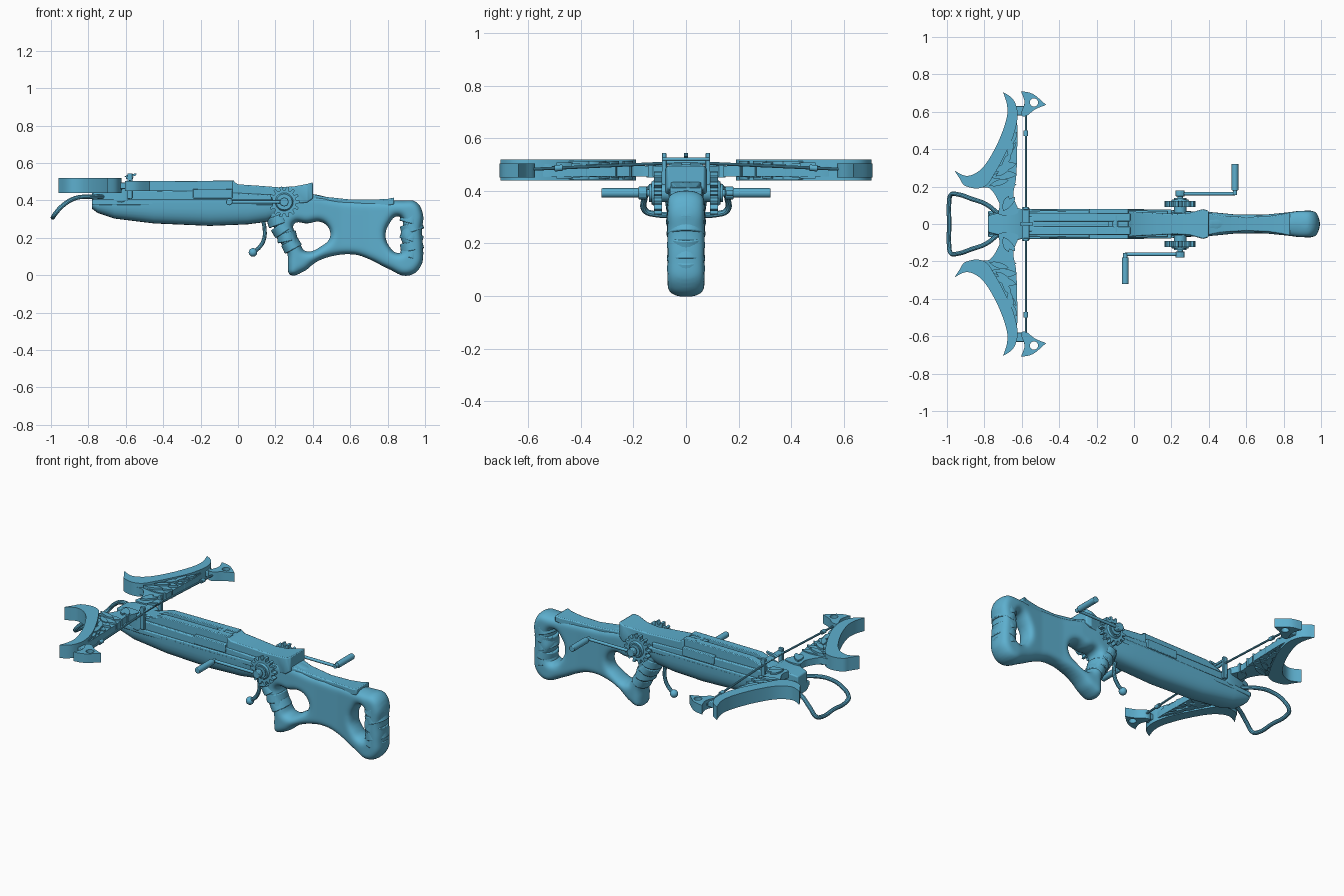
import bpy, bmesh, math
from mathutils import Vector, Matrix

if "Cube" in bpy.data.objects:
    bpy.data.objects.remove(bpy.data.objects["Cube"])

paint = bpy.data.materials.new("blue_paint")
paint.diffuse_color = (0.11, 0.43, 0.62, 1)
paint.use_nodes = True
paint.node_tree.nodes["Principled BSDF"].inputs["Base Color"].default_value = paint.diffuse_color


def add(name, bm, mirror=False, bevel=0):
    bmesh.ops.recalc_face_normals(bm, faces=bm.faces)
    me = bpy.data.meshes.new(name)
    bm.to_mesh(me)
    bm.free()
    return link(name, me, mirror, bevel)


def link(name, me, mirror=False, bevel=0):
    ob = bpy.data.objects.new(name, me)
    bpy.context.collection.objects.link(ob)
    me.materials.clear()
    me.materials.append(paint)
    if bevel:
        m = ob.modifiers.new("bevel", 'BEVEL')
        m.width, m.segments, m.limit_method = bevel, 2, 'ANGLE'
    if mirror:
        m = ob.modifiers.new("mirror", 'MIRROR')
        m.use_axis = (False, True, False)
    return ob


def spline(pts, n=5):
    # closed Catmull-Rom outline; a doubled point makes a sharp corner
    out = []
    for i in range(len(pts)):
        a, b, c, d = (Vector(pts[(i + k) % len(pts)]) for k in (-1, 0, 1, 2))
        if (b - c).length < 1e-6:
            continue
        for s in range(n):
            t = s / n
            out.append(0.5 * (2 * b + (c - a) * t + (2 * a - 5 * b + 4 * c - d) * t * t
                              + (3 * b - a - 3 * c + d) * t ** 3))
    return out


def prism(name, pts, lo, hi, plane='XY', mirror=False, bevel=0):
    bm = bmesh.new()
    f = (lambda p, h: (p[0], p[1], h)) if plane == 'XY' else (lambda p, h: (p[0], h, p[1]))
    a = [bm.verts.new(f(p, lo)) for p in pts]
    b = [bm.verts.new(f(p, hi)) for p in pts]
    caps = [bm.faces.new(a), bm.faces.new(b[::-1])]
    for i in range(len(a)):
        j = (i + 1) % len(a)
        bm.faces.new((a[i], a[j], b[j], b[i]))
    bm.normal_update()
    if len(pts) > 4:
        bmesh.ops.triangulate(bm, faces=caps)
    return add(name, bm, mirror, bevel)


def box(name, x0, x1, y0, y1, z0, z1, mirror=False, bevel=0.004):
    return prism(name, [(x0, y0), (x1, y0), (x1, y1), (x0, y1)], z0, z1, 'XY', mirror, bevel)


def loft(name, sections, bevel=0):
    bm = bmesh.new()
    rows = [[bm.verts.new(p) for p in s] for s in sections]
    n = len(rows[0])
    for r, q in zip(rows, rows[1:]):
        for i in range(n):
            bm.faces.new((r[i], r[(i + 1) % n], q[(i + 1) % n], q[i]))
    bm.faces.new(rows[0])
    bm.faces.new(rows[-1])
    return add(name, bm, False, bevel)


def deck(name, rows, bevel=0.006):
    # rows of x, bottom z, top z, half width
    return loft(name, [[(x, -w, a), (x, w, a), (x, w, b), (x, -w, b)] for x, a, b, w in rows], bevel)


def cyl(name, p, q, r, r2=None, mirror=False, seg=20, bevel=0):
    p, q = Vector(p), Vector(q)
    bm = bmesh.new()
    rot = (q - p).to_track_quat('Z', 'Y').to_matrix().to_4x4()
    bmesh.ops.create_cone(bm, cap_ends=True, segments=seg, radius1=r, radius2=r if r2 is None else r2,
                          depth=(q - p).length, matrix=Matrix.Translation((p + q) / 2) @ rot)
    return add(name, bm, mirror, bevel)


def curve_mesh(cu, paths, cyclic):
    for pts in paths:
        s = cu.splines.new('BEZIER')
        s.bezier_points.add(len(pts) - 1)
        s.use_cyclic_u = cyclic
        for b, p in zip(s.bezier_points, pts):
            b.co = p if len(p) == 3 else (*p, 0)
            b.handle_left_type = b.handle_right_type = 'AUTO'
    ob = bpy.data.objects.new("tmp", cu)
    bpy.context.collection.objects.link(ob)
    bpy.context.view_layer.update()
    me = bpy.data.meshes.new_from_object(ob.evaluated_get(bpy.context.evaluated_depsgraph_get()))
    bpy.data.objects.remove(ob)
    return me


def tube(name, pts, r):
    cu = bpy.data.curves.new(name, 'CURVE')
    cu.dimensions, cu.bevel_depth, cu.bevel_resolution = '3D', r, 3
    cu.resolution_u, cu.use_fill_caps = 8, True
    link(name, curve_mesh(cu, [pts], False))


def lerp(table, x):
    for (a, u), (b, v) in zip(table, table[1:]):
        if x <= b:
            return u + (v - u) * max(0, (x - a) / (b - a))
    return table[-1][1]


# Skeleton stock: rounded outline with two openings, width varied along x, then softened
cu = bpy.data.curves.new("stock", 'CURVE')
cu.dimensions, cu.fill_mode, cu.resolution_u = '2D', 'BOTH', 8
cu.bevel_depth, cu.offset, cu.extrude, cu.bevel_resolution = 0.035, -0.035, 0.003, 4
me = curve_mesh(cu, [
    [(.13, .36), (.15, .31), (.195, .25), (.222, .18), (.262, .12), (.265, .05), (.275, .002), (.35, .018),
     (.42, .07), (.50, .10), (.62, .11), (.70, .085), (.80, .035), (.91, -.004), (.98, .05), (.99, .14),
     (.985, .24), (.99, .33), (.95, .395), (.88, .40), (.80, .40), (.65, .40), (.52, .41), (.40, .435), (.25, .435)],
    [(.30, .275), (.37, .275), (.44, .285), (.485, .25), (.49, .20), (.45, .16), (.36, .13), (.335, .165), (.31, .22)],
    [(.79, .21), (.81, .275), (.855, .315), (.88, .29), (.867, .21), (.88, .13), (.85, .12), (.81, .155)]], True)
widths = [(.13, .062), (.3, .068), (.42, .063), (.55, .05), (.7, .05), (.8, .06), (.88, .07), (1, .07)]
stock = link("stock", me)
rm = stock.modifiers.new("even_mesh", 'REMESH')
rm.mode, rm.voxel_size = 'VOXEL', 0.008
bpy.context.view_layer.update()
me = bpy.data.meshes.new_from_object(stock.evaluated_get(bpy.context.evaluated_depsgraph_get()))
stock.modifiers.clear()
stock.data = me
for v in me.vertices:
    x, z, y = v.co
    v.co = (x, -y * lerp(widths, x) / 0.038, z)
sm = stock.modifiers.new("soften", 'SMOOTH')
sm.factor, sm.iterations = 0.5, 14


# Leather wraps on pistol grip and butt
def wrap(name, x, z, lean, rx, ry, h, flare):
    bm = bmesh.new()
    m = Matrix.Translation((x, 0, z)) @ Matrix.Rotation(lean, 4, 'Y') @ Matrix.Diagonal((rx, ry, h, 1))
    bmesh.ops.create_cone(bm, cap_ends=True, segments=28, radius1=flare, radius2=1, depth=1, matrix=m)
    add(name, bm, False, 0.005)


for i, (x, z, d) in enumerate([(.215, .295, -.35), (.235, .25, -.6), (.262, .205, -.2), (.285, .16, -.5)]):
    wrap(f"grip_wrap_{i}", x, z, d, .058 - .003 * i, .073 - .002 * i, .05, 1.05)
for i, (z, d) in enumerate([(.30, .25), (.255, -.3), (.205, .3), (.155, -.2), (.115, .25)]):
    wrap(f"butt_wrap_{i}", .929, z, d, .06, .07, .048, 1.04)

# Boat-shaped fore-end
hull = []
for x, zb, w in [(-.78, .355, .06), (-.75, .333, .068), (-.66, .303, .076), (-.45, .277, .08), (-.15, .264, .08),
                 (.05, .272, .079), (.15, .285, .075), (.25, .32, .07), (.33, .36, .065)]:
    hull.append([(x, w * math.copysign(abs(math.cos(t)) ** .7, math.cos(t)), .39 - (.39 - zb) * math.sin(t) ** .8)
                 for t in (math.pi * k / 16 for k in range(16))] + [(x, -w, .39)])
loft("fore_end", hull)

# Layered rails and decks above it
deck("lower_rail", [(-.78, .375, .405, .07), (-.6, .375, .405, .08), (.2, .375, .405, .078)])
deck("middle_rail", [(-.775, .40, .44, .055), (-.62, .40, .455, .07), (-.2, .40, .45, .073), (.18, .40, .43, .07)])
deck("bolt_bed", [(-.70, .43, .45, .04), (-.58, .43, .48, .04), (-.02, .43, .485, .045)])
prism("top_rail", [(-.60, .44), (-.59, .465), (-.47, .503), (-.02, .506), (-.02, .44)], .014, .058, 'XZ', True, .004)
box("side_panel", -.24, -.03, .05, .08, .41, .462, True)
box("bolt_latch", -.14, -.03, -.02, .02, .47, .50)
cyl("latch_nut", (-.1, -.045, .49), (-.1, .045, .49), .017)
deck("rear_deck", [(-.03, .40, .505, .068), (.0, .40, .486, .066), (.12, .39, .478, .06), (.22, .38, .47, .055),
                   (.30, .38, .475, .06), (.37, .39, .488, .08), (.40, .41, .497, .07)])
deck("cheek_rest", [(.39, .37, .435, .06), (.46, .37, .42, .046), (.6, .37, .405, .037), (.72, .37, .405, .042),
                    (.80, .37, .408, .055), (.835, .38, .416, .062)])
deck("nose_block", [(-.78, .39, .47, .045), (-.72, .39, .485, .06), (-.62, .39, .49, .085), (-.58, .40, .47, .075)])

# Winged bow limbs: deep front rim, thinner web, layered feathers
rim = [(-.96, .285), (-.96, .285), (-.89, .257), (-.81, .30), (-.735, .42), (-.685, .55), (-.678, .63), (-.70, .705),
       (-.70, .705), (-.645, .665), (-.622, .585), (-.645, .47), (-.70, .35), (-.745, .27), (-.785, .21),
       (-.84, .19), (-.905, .205), (-.93, .24)]
prism("limb_rim", spline(rim), .44, .52, mirror=True)
prism("limb_web", spline([(-.84, .21), (-.77, .19), (-.72, .11), (-.72, .05), (-.62, .06), (-.645, .15), (-.63, .25),
                          (-.625, .38), (-.625, .54), (-.65, .55), (-.70, .39)]), .455, .495, mirror=True)


def feather(name, base, tip, w, lo, hi):
    a, b = Vector(base), Vector(tip)
    d = b - a
    n = Vector((-d.y, d.x)).normalized() * w
    pts = [a, a, a + d * .3 + n * .8, a + d * .7 + n, b, b, a + d * .75 - n * .8, a + d * .3 - n * .8]
    prism(name, spline(pts, 4), lo, hi, mirror=True)


for i in range(7):
    t = i / 6
    feather(f"long_feather_{i}", (-.79 + .11 * t, .22 + .19 * t), (-.628 + .004 * (i % 2), .21 + .34 * t),
            .022 - .006 * t, .452 - .002 * (i % 3), .502 + .003 * (i % 3))
for i in range(4):
    feather(f"short_feather_{i}", (-.775 + .035 * i, .205 + .05 * i), (-.67 + .006 * i, .235 + .07 * i),
            .016, .444, .514)
for i, tip in enumerate([(-.635, .145), (-.67, .15)]):
    feather(f"root_spur_{i}", (-.70, .07), tip, .016, .45, .505)

# Limb tips: a blade with a round eye cut through
tip = spline([(-.605, .71), (-.605, .71), (-.54, .695), (-.47, .637), (-.47, .637), (-.53, .612), (-.575, .578),
              (-.605, .585), (-.585, .65)])
blade = prism("limb_tip", tip, .45, .505)
cutter = cyl("tip_eye_cutter", (-.535, .65, .4), (-.535, .65, .6), .022)
cutter.hide_render = True
cutter.hide_set(True)
m = blade.modifiers.new("eye", 'BOOLEAN')
m.operation, m.object, m.solver = 'DIFFERENCE', cutter, 'EXACT'
m = blade.modifiers.new("mirror", 'MIRROR')
m.use_axis = (False, True, False)
box("tip_bridge", -.635, -.585, .58, .63, .462, .495, True)

# Bowstring, its clasps and guide posts
cyl("bowstring", (-.578, .64, .48), (-.578, .08, .505), .006, mirror=True, seg=10)
cyl("string_center", (-.578, -.09, .51), (-.578, .09, .51), .009, seg=12)
cyl("string_clasp", (-.578, .50, .486), (-.578, .47, .488), .012, mirror=True, seg=12)
cyl("string_loop", (-.578, .64, .479), (-.578, .61, .481), .011, mirror=True, seg=12)
box("guide_post", -.592, -.565, .075, .092, .41, .545, True, .003)
box("guide_crossbar", -.60, -.56, -.09, .09, .515, .527)
prism("front_sight", [(-.61, .525), (-.55, .53), (-.54, .545), (-.59, .538)], -.008, .008, 'XZ')

# Foot stirrup
half = [(-.72, .05, .42), (-.79, .105, .42), (-.87, .135, .412), (-.94, .158, .37), (-.98, .155, .325), (-.988, .12, .312)]
tube("stirrup", half + [(-.988, 0, .312)] + [(x, -y, z) for x, y, z in half[::-1]], .012)

# Trigger lever with ball end
tube("trigger", [(.125, 0, .32), (.142, 0, .25), (.138, 0, .19), (.115, 0, .15), (.085, 0, .125)], .011)
bm = bmesh.new()
bmesh.ops.create_uvsphere(bm, u_segments=20, v_segments=12, radius=.023, matrix=Matrix.Translation((.08, 0, .122)))
add("trigger_ball", bm)

# Winding gears and axle
gx, gz = .247, .392
gear = [(gx + r * math.cos((k + o) * math.tau / 14), gz + r * math.sin((k + o) * math.tau / 14))
        for k in range(14) for o, r in ((-.32, .064), (-.17, .083), (.17, .083), (.32, .064))]
prism("gear", gear, .092, .122, 'XZ', True)
cyl("gear_hub", (gx, .06, gz), (gx, .14, gz), .034, mirror=True)
cyl("gear_boss", (gx, .12, gz), (gx, .132, gz), .05, .042, mirror=True)
cyl("axle", (gx, -.175, gz), (gx, .175, gz), .014)
cyl("axle_cap", (gx, .148, gz), (gx, .18, gz), .025, mirror=True, seg=8, bevel=.003)

# Opposed crank handles
for n, side, hx in (("rear", 1, .54), ("front", -1, -.047)):
    y = .162 * side
    cyl(f"{n}_crank_arm", (gx, y, gz), (hx, y, gz), .009, seg=12)
    cyl(f"{n}_crank_pin", (hx, y - .008 * side, gz), (hx, y + .03 * side, gz), .012)
    cyl(f"{n}_crank_grip", (hx, .178 * side, gz), (hx, .322 * side, gz), .018, bevel=.004)

# Smooth shading with sharp edges kept
for ob in bpy.context.collection.objects:
    ob.select_set(not ob.hide_render)
bpy.context.view_layer.objects.active = stock
bpy.ops.object.shade_smooth_by_angle(angle=math.radians(35))
